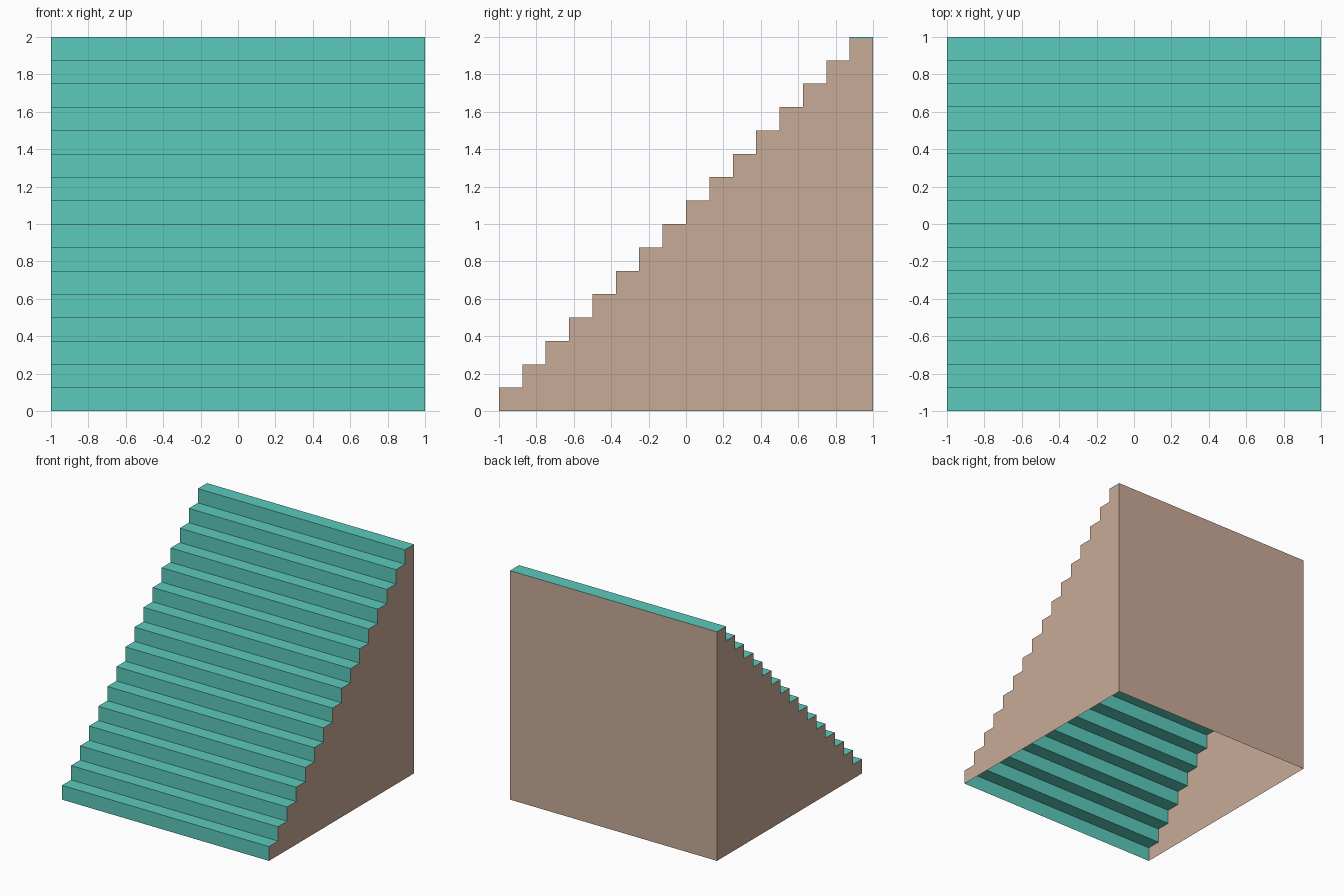
import bpy

if "Cube" in bpy.data.objects:
    bpy.data.objects.remove(bpy.data.objects["Cube"])

STEPS = 16
S = 2.0 / STEPS      # rise and run of one step
LIP = 0.008          # thin end strip of the top tread


def material(name, rgb):
    m = bpy.data.materials.new(name)
    m.diffuse_color = (*rgb, 1.0)
    m.use_nodes = True
    m.node_tree.nodes["Principled BSDF"].inputs["Base Color"].default_value = m.diffuse_color
    return m


def add_part(name, verts, faces, mat):
    mesh = bpy.data.meshes.new(name)
    mesh.from_pydata(verts, [], faces)
    mesh.materials.append(mat)
    mesh.update()
    obj = bpy.data.objects.new(name, mesh)
    bpy.context.collection.objects.link(obj)
    return obj


teal = material("teal", (0.105, 0.591, 0.503))
tan = material("tan", (0.584, 0.407, 0.314))

# Stepped outline (y, z), from the front foot to the top back edge
outline = [(-1.0, 0.0)]
for i in range(STEPS):
    outline += [(-1 + i * S, (i + 1) * S), (-1 + (i + 1) * S, (i + 1) * S)]

# Treads and risers: a thin folded sheet, open underneath
n = len(outline)
verts = [(-1, y, z) for y, z in outline] + [(1, y, z) for y, z in outline]
add_part("treads_and_risers", verts,
         [(i, n + i, n + i + 1, i + 1) for i in range(n - 1)], teal)

# Side walls, with the teal ends of the top tread above them
wall = [(y, min(z, 2 - LIP)) for y, z in outline] + [(1.0, 0.0)]
strip = [(1 - S, 2 - LIP), (1, 2 - LIP), (1, 2), (1 - S, 2)]
for side, x in (("right", 1), ("left", -1)):
    w = list(range(len(wall)))
    s = list(range(4))
    if x > 0:
        w.reverse()
    else:
        s.reverse()
    add_part(side + "_wall", [(x, y, z) for y, z in wall], [w], tan)
    add_part(side + "_top_tread_end", [(x, y, z) for y, z in strip], [s], teal)

# Back wall
add_part("back_wall", [(1, 1, 0), (-1, 1, 0), (-1, 1, 2), (1, 1, 2)],
         [(0, 1, 2, 3)], tan)
